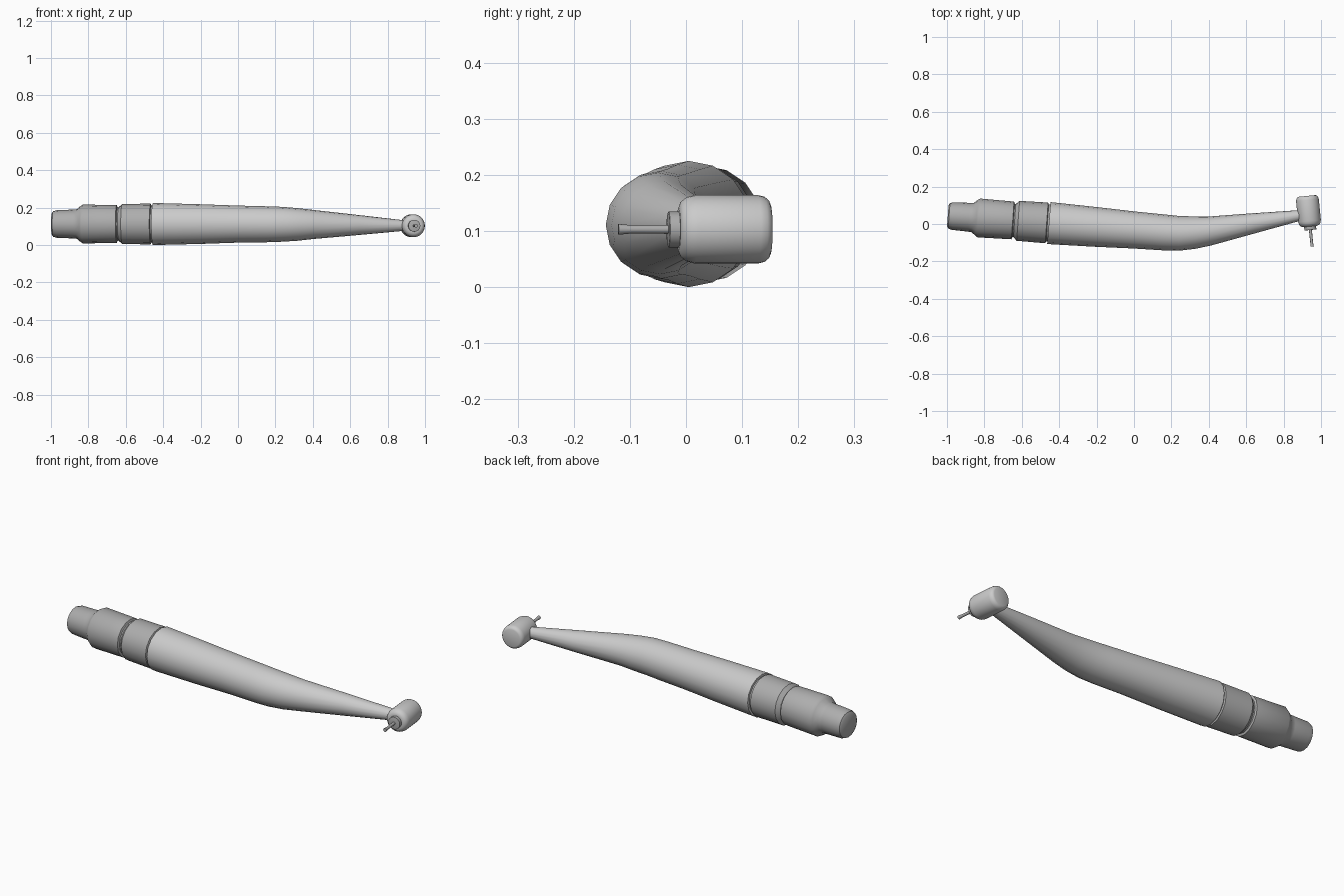
import bpy, bmesh, math
from mathutils import Vector

if "Cube" in bpy.data.objects:
    bpy.data.objects.remove(bpy.data.objects["Cube"])

dark = bpy.data.materials.new("dark_grey")
dark.diffuse_color = (0.42, 0.42, 0.42, 1)
dark.use_nodes = True
dark.node_tree.nodes["Principled BSDF"].inputs["Base Color"].default_value = dark.diffuse_color


def loft(name, rings, sides, axis=None, angle=35, mat=None):
    """Skin circular rings (centre, radius) into a capped solid."""
    bm = bmesh.new()
    pts = [Vector(c) for c, r in rings]
    loops = []
    for i, (c, r) in enumerate(rings):
        if axis:
            t = Vector(axis).normalized()
        else:
            a = (pts[i] - pts[max(i - 1, 0)]).normalized()
            b = (pts[min(i + 1, len(pts) - 1)] - pts[i]).normalized()
            t = (a + b).normalized()
        side = t.cross(Vector((0, 0, 1))).normalized()
        up = side.cross(t)
        loops.append([bm.verts.new(pts[i] + r * (side * math.cos(k * math.tau / sides)
                                                 + up * math.sin(k * math.tau / sides)))
                      for k in range(sides)])
    for a, b in zip(loops, loops[1:]):
        for k in range(sides):
            n = (k + 1) % sides
            bm.faces.new((a[k], a[n], b[n], b[k]))
    bm.faces.new(loops[0])
    bm.faces.new(loops[-1])
    bmesh.ops.recalc_face_normals(bm, faces=bm.faces)
    me = bpy.data.meshes.new(name)
    bm.to_mesh(me)
    bm.free()
    ob = bpy.data.objects.new(name, me)
    bpy.context.collection.objects.link(ob)
    if mat:
        me.materials.append(mat)
    bpy.ops.object.select_all(action='DESELECT')
    ob.select_set(True)
    bpy.context.view_layer.objects.active = ob
    bpy.ops.object.shade_smooth_by_angle(angle=math.radians(angle))
    return ob


def lathe(name, origin, axis, profile, sides, **kw):
    """Revolve (distance, radius) pairs about a straight axis."""
    o, d = Vector(origin), Vector(axis).normalized()
    return loft(name, [(o + d * s, r) for s, r in profile], sides, axis, **kw)


# Handle: curved tapering body
loft("handle", [((-0.455, 0.005, 0.1125), 0.1125), ((-0.2, -0.016, 0.112), 0.106),
                ((0.0, -0.032, 0.112), 0.099), ((0.16, -0.045, 0.111), 0.096),
                ((0.24, -0.050, 0.111), 0.093), ((0.32, -0.046, 0.11), 0.087),
                ((0.40, -0.038, 0.11), 0.078), ((0.64, 0.004, 0.107), 0.054),
                ((0.90, 0.048, 0.104), 0.027)], 16)

# Rear coupling sections, on the handle's axis
back, back_axis = (-0.455, 0.005, 0.1125), (-1, 0.073, 0)
lathe("grip_ring", back, back_axis,
      [(-0.01, 0.1), (0.008, 0.1), (0.012, 0.109), (0.165, 0.107), (0.185, 0.088)],
      16, mat=dark)
lathe("coupling", back, back_axis,
      [(0.175, 0.088), (0.19, 0.09), (0.194, 0.101), (0.375, 0.104), (0.388, 0.096),
       (0.408, 0.079), (0.43, 0.077), (0.515, 0.074), (0.535, 0.068), (0.542, 0.056)],
      16, mat=dark)

# Head, collar and bur share one slightly tilted axis
top, head_axis = (0.925, 0.15, 0.103), (0.1, -1, 0)
lathe("head", top, head_axis,
      [(0, 0.045), (0.003, 0.052), (0.010, 0.058), (0.022, 0.061), (0.135, 0.061),
       (0.15, 0.057), (0.16, 0.049), (0.164, 0.038)], 32, angle=50)
lathe("collar", top, head_axis, [(0.155, 0.032), (0.182, 0.032), (0.183, 0.029)], 24, mat=dark)
lathe("bur", top, head_axis, [(0.17, 0.008), (0.25, 0.0075), (0.265, 0.009), (0.272, 0.0095)],
      12, mat=dark)
